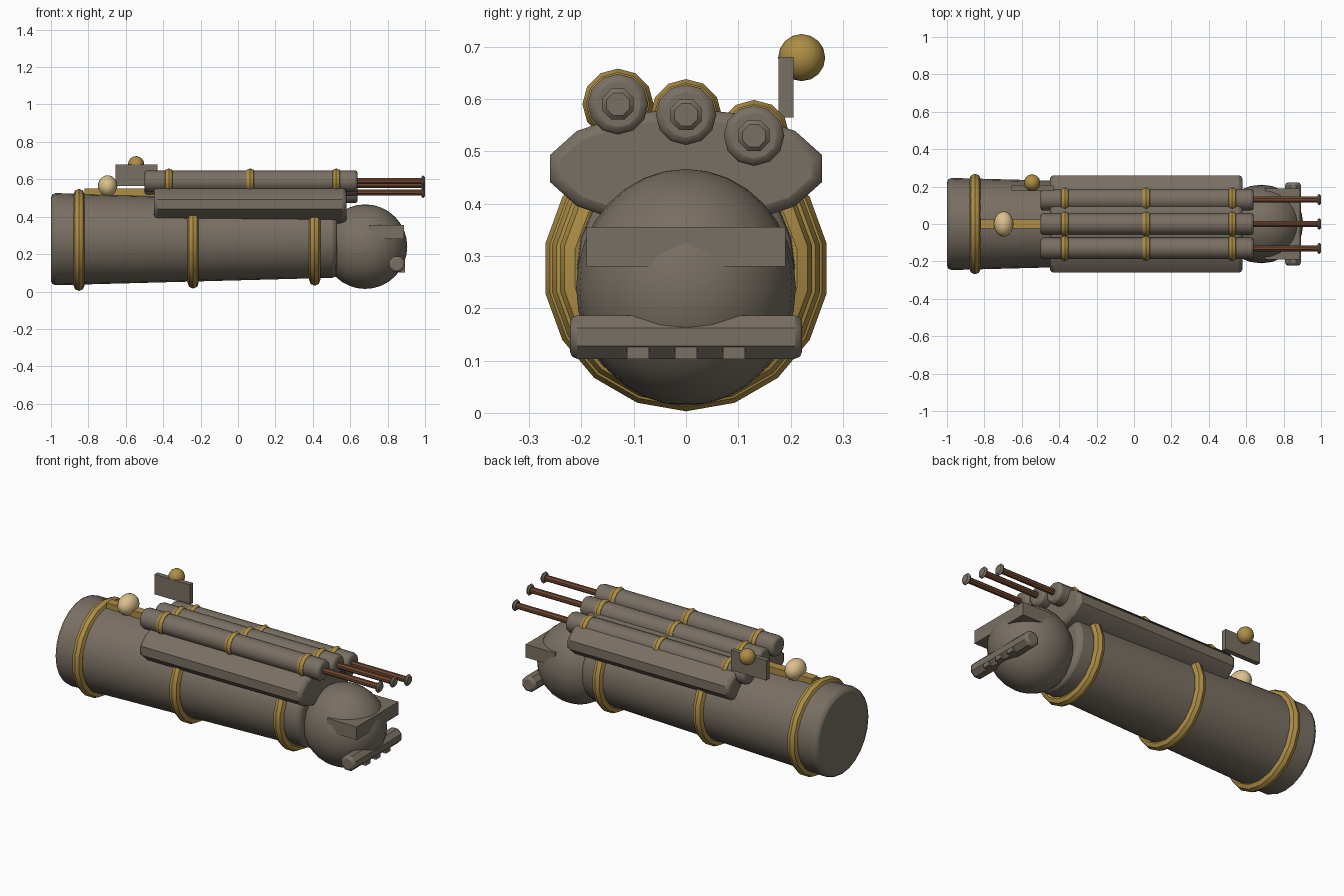
import bpy, math
from mathutils import Matrix

if "Cube" in bpy.data.objects:
    bpy.data.objects.remove(bpy.data.objects["Cube"])


def mat(name, rgb):
    m = bpy.data.materials.new(name)
    m.diffuse_color = (*rgb, 1)
    m.use_nodes = True
    m.node_tree.nodes["Principled BSDF"].inputs["Base Color"].default_value = m.diffuse_color
    return m


GREY = mat("warm_grey", (0.19, 0.16, 0.125))
GOLD = mat("brass", (0.42, 0.27, 0.06))
CREAM = mat("cream", (0.72, 0.53, 0.27))
BROWN = mat("rust_brown", (0.16, 0.065, 0.03))


def finish(name, m, bevel=0.0, segs=2, smooth=True):
    ob = bpy.context.object
    ob.name = name
    ob.data.materials.append(m)
    if smooth:
        bpy.ops.object.shade_smooth_by_angle(angle=math.radians(32))
    if bevel:
        b = ob.modifiers.new("bevel", 'BEVEL')
        b.width, b.segments = bevel, segs
        b.limit_method, b.angle_limit = 'ANGLE', math.radians(50)
    return ob


def tube(name, m, c, axis, length, r1, r2=None, n=12, bevel=0.0, segs=2, squash=1.0, turn=0.0):
    """Cylinder or cone centred at c along x or y; squash scales its height."""
    bpy.ops.mesh.primitive_cone_add(vertices=n, radius1=r1, radius2=r1 if r2 is None else r2,
                                    depth=length)
    ob = bpy.context.object
    # local y becomes up
    rot = Matrix(((0, 0, 1), (1, 0, 0), (0, 1, 0))) if axis == 'x' else \
        Matrix(((-1, 0, 0), (0, 0, 1), (0, 1, 0)))
    ob.data.transform(Matrix.Diagonal((1, 1, squash, 1)) @ rot.to_4x4()
                      @ Matrix.Rotation(turn, 4, 'Z'))
    ob.location = c
    return finish(name, m, bevel, segs)


def ring(name, c, outer, minor, n, k):
    """Brass hoop around the x axis."""
    bpy.ops.mesh.primitive_torus_add(major_segments=n, minor_segments=k,
                                     major_radius=outer - minor, minor_radius=minor)
    bpy.context.object.data.transform(Matrix.Rotation(math.pi / 2, 4, 'Y'))
    bpy.context.object.location = c
    return finish(name, GOLD)


def ball(name, m, c, radii, n=20, k=12):
    bpy.ops.mesh.primitive_uv_sphere_add(segments=n, ring_count=k, radius=1)
    bpy.context.object.data.transform(Matrix.Diagonal((*radii, 1)))
    bpy.context.object.location = c
    return finish(name, m)


def box(name, m, x, y, z):
    bpy.ops.mesh.primitive_cube_add(size=1)
    ob = bpy.context.object
    ob.data.transform(Matrix.Diagonal((x[1] - x[0], y[1] - y[0], z[1] - z[0], 1)))
    ob.location = [(a + b) / 2 for a, b in (x, y, z)]
    return finish(name, m, smooth=False)


# Tapered main hull with brass hoops
tube("hull", GREY, (-0.235, 0, 0.28), 'x', 1.53, 0.247, 0.206, n=24, bevel=0.025)
for i, (x, r) in enumerate(((-0.85, 0.273), (-0.24, 0.26), (0.41, 0.245))):
    ring(f"hull_hoop_{i}", (x, 0, 0.276), r, 0.03, 18, 8)

# Flattened upper pack
tube("upper_pack", GREY, (0.065, 0, 0.467), 'x', 1.03, 0.267, n=14, bevel=0.02,
     squash=0.115 / 0.267)

# Three gun tubes with straps, barrels and muzzles
for i, (y, z) in enumerate(((-0.13, 0.59), (0, 0.57), (0.13, 0.53))):
    tube(f"gun_tube_{i}", GREY, (0.07, y, z), 'x', 1.14, 0.058, n=12, bevel=0.014)
    for j, x in enumerate((-0.37, 0.065, 0.525)):
        ring(f"tube_strap_{i}_{j}", (x, y, z), 0.068, 0.026, 12, 8)
    tube(f"barrel_{i}", BROWN, (0.81, y, z), 'x', 0.36, 0.017, n=8, turn=math.pi / 8)
    tube(f"muzzle_{i}", GREY, (0.99, y, z), 'x', 0.02, 0.032, n=8, bevel=0.008, segs=1,
         turn=math.pi / 8)

# Spine rail and lamp
box("spine_rail", GOLD, (-0.82, -0.44), (-0.025, 0.025), (0.49, 0.55))
ball("lamp", CREAM, (-0.697, 0, 0.563), (0.052, 0.068, 0.058))

# Side plate and knob
box("side_plate", GREY, (-0.655, -0.43), (0.177, 0.205), (0.565, 0.68))
ball("plate_knob", GOLD, (-0.545, 0.221, 0.679), (0.044, 0.045, 0.045), 12, 8)

# Head with visor, jaw roller and teeth
ball("head", GREY, (0.68, 0, 0.24), (0.225, 0.21, 0.226), 24, 16)
box("visor", GREY, (0.70, 0.888), (-0.19, 0.19), (0.28, 0.355))
tube("jaw", GREY, (0.85, 0, 0.145), 'y', 0.444, 0.045, n=8, bevel=0.014, turn=math.pi / 8)
for i in (-1, 0, 1):
    box(f"tooth_{i + 1}", GREY, (0.86, 0.892), (i * 0.092 - 0.021, i * 0.092 + 0.021),
        (0.103, 0.126))
